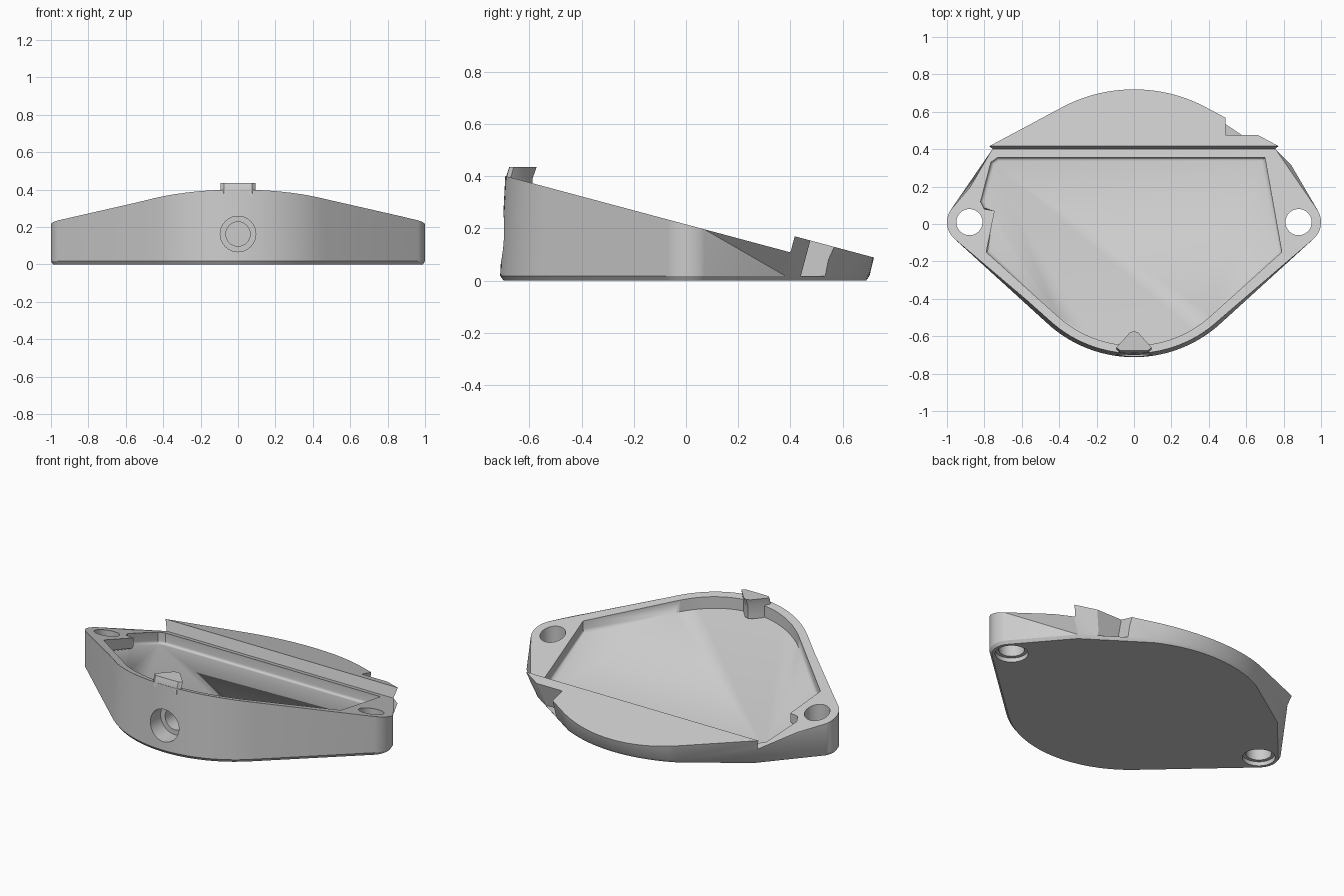
import bpy, bmesh, math
from math import sin, cos, radians
from mathutils import Matrix

if "Cube" in bpy.data.objects:
    bpy.data.objects.remove(bpy.data.objects["Cube"])

SLOPE = math.tan(radians(15))
TOP, STEP, DEPTH = 0.215, 0.066, 0.07      # plane height at y = 0, rear step, tray depth

grey = bpy.data.materials.new("plain_grey")
grey.use_nodes = True
grey.diffuse_color = (0.6, 0.6, 0.6, 1)
grey.node_tree.nodes["Principled BSDF"].inputs["Base Color"].default_value = (0.6, 0.6, 0.6, 1)


def add_object(name, bm):
    bmesh.ops.recalc_face_normals(bm, faces=bm.faces)
    mesh = bpy.data.meshes.new(name)
    bm.to_mesh(mesh)
    bm.free()
    mesh.materials.append(grey)
    ob = bpy.data.objects.new(name, mesh)
    bpy.context.collection.objects.link(ob)
    return ob


def loft(name, rings, round_floor=0):
    """Skin closed rings of equal length and cap both ends."""
    bm = bmesh.new()
    loops = [[bm.verts.new(p) for p in ring] for ring in rings]
    n = len(loops[0])
    for a, b in zip(loops, loops[1:]):
        for i in range(n):
            j = (i + 1) % n
            bm.faces.new((a[i], a[j], b[j], b[i]))
    floor = bm.faces.new(loops[0])
    bm.faces.new(loops[-1])
    if round_floor:
        bmesh.ops.bevel(bm, geom=list(floor.edges), offset=round_floor,
                        segments=4, profile=0.5, affect='EDGES')
    return add_object(name, bm)


def cylinder(name, radius, depth, matrix):
    bm = bmesh.new()
    bmesh.ops.create_cone(bm, cap_ends=True, segments=48, radius1=radius,
                          radius2=radius, depth=depth, matrix=matrix)
    return add_object(name, bm)


def box(name, size, matrix):
    bm = bmesh.new()
    bmesh.ops.create_cube(bm, size=1, matrix=matrix @ Matrix.Diagonal((*size, 1)))
    return add_object(name, bm)


def cut(target, cutter):
    mod = target.modifiers.new("cut", 'BOOLEAN')
    mod.operation, mod.solver, mod.object = 'DIFFERENCE', 'EXACT', cutter
    bpy.context.view_layer.objects.active = target
    bpy.ops.object.modifier_apply(modifier=mod.name)
    bpy.data.objects.remove(cutter)


def arc(cx, cy, r, start, end, steps):
    return [(cx + r * cos(radians(start + (end - start) * i / steps)),
             cy + r * sin(radians(start + (end - start) * i / steps)))
            for i in range(steps + 1)]


def mirrored(half):
    """Complete a half outline that starts and ends on x = 0."""
    return half + [(-x, y) for x, y in reversed(half[1:-1])]


def outline(front_r, tab_r, corner, back_y, back_r):
    half = arc(0, -0.027, front_r, -90, -47, 14)
    half += arc(0.88, 0.01, tab_r, -47, 30, 10)
    half += [corner]
    half += arc(0, back_y - back_r, back_r, 63, 90, 10)
    return mirrored(half)


def on_plane(points, offset):
    return [(x, y, TOP + offset - SLOPE * y) for x, y in points]


# Main wedge with a chamfered foot and drafted walls
foot = outline(0.672, 0.108, (0.71, 0.37), 0.69, 0.80)
base = outline(0.685, 0.12, (0.72, 0.38), 0.703, 0.81)
upper = outline(0.662, 0.12, (0.785, 0.41), 0.72, 0.82)
body = loft("wedge_body", [[(x, y, 0) for x, y in foot],
                           [(x, y, 0.018) for x, y in base],
                           on_plane(upper, STEP)])

# Lower sloped deck in front of the rear step
tilt = Matrix.Rotation(radians(-15), 4, 'X')
deck = Matrix.Translation((0, 0.40, TOP - SLOPE * 0.40)) @ tilt
cut(body, box("deck_cutter", (3, 2, 0.5), deck @ Matrix.Translation((0, -1, 0.25))))

# Shallow tray with a rounded floor edge
tray = [(-0.79, -0.15)]
tray += arc(0, -0.04, 0.61, -133, -47, 28)
tray += [(0.79, -0.15), (0.70, 0.355), (-0.73, 0.355), (-0.765, 0.33),
         (-0.82, 0.12), (-0.80, 0.08), (-0.745, 0.07)]
cut(body, loft("tray_cutter", [on_plane(tray, -DEPTH), on_plane(tray, 0.3)], 0.02))

# Notch in the rear edge, square to the slope
notch = Matrix.Translation((0.49, 0.44, 0.018)) @ tilt
cutter = box("notch_cutter", (0.5, 0.5, 0.6), notch @ Matrix.Translation((0.25, 0.25, 0.3)))
for v in cutter.data.vertices:
    v.co.z = max(v.co.z, 0.018)
cut(body, cutter)

# Screw holes with a counterbore below
for x in (-0.88, 0.88):
    cut(body, cylinder("hole_cutter", 0.07, 2, Matrix.Translation((x, 0.01, 0))))
    cut(body, cylinder("counterbore_cutter", 0.09, 0.05, Matrix.Translation((x, 0.01, 0))))

# Stepped socket in the front wall
for radius, back in ((0.095, -0.60), (0.065, -0.42)):
    place = Matrix.Translation((0, back - 0.25, 0.163)) @ Matrix.Rotation(radians(90), 4, 'X')
    cut(body, cylinder("socket_cutter", radius, 0.5, place))

# Locating tab on the front rim
low = mirrored([(0, -0.692), (0.075, -0.690), (0.094, -0.672), (0.022, -0.595), (0, -0.588)])
high = mirrored([(0, -0.677), (0.075, -0.676), (0.094, -0.660), (0.022, -0.580), (0, -0.572)])
tab = loft("front_tab", [[(x, y, 0.315) for x, y in low], [(x, y, 0.39) for x, y in low],
                         [(x, y, 0.435) for x, y in high]])

# Smooth shading with sharp edges kept
for ob in (body, tab):
    bpy.ops.object.select_all(action='DESELECT')
    ob.select_set(True)
    bpy.context.view_layer.objects.active = ob
    bpy.ops.object.shade_smooth_by_angle(angle=radians(30))
